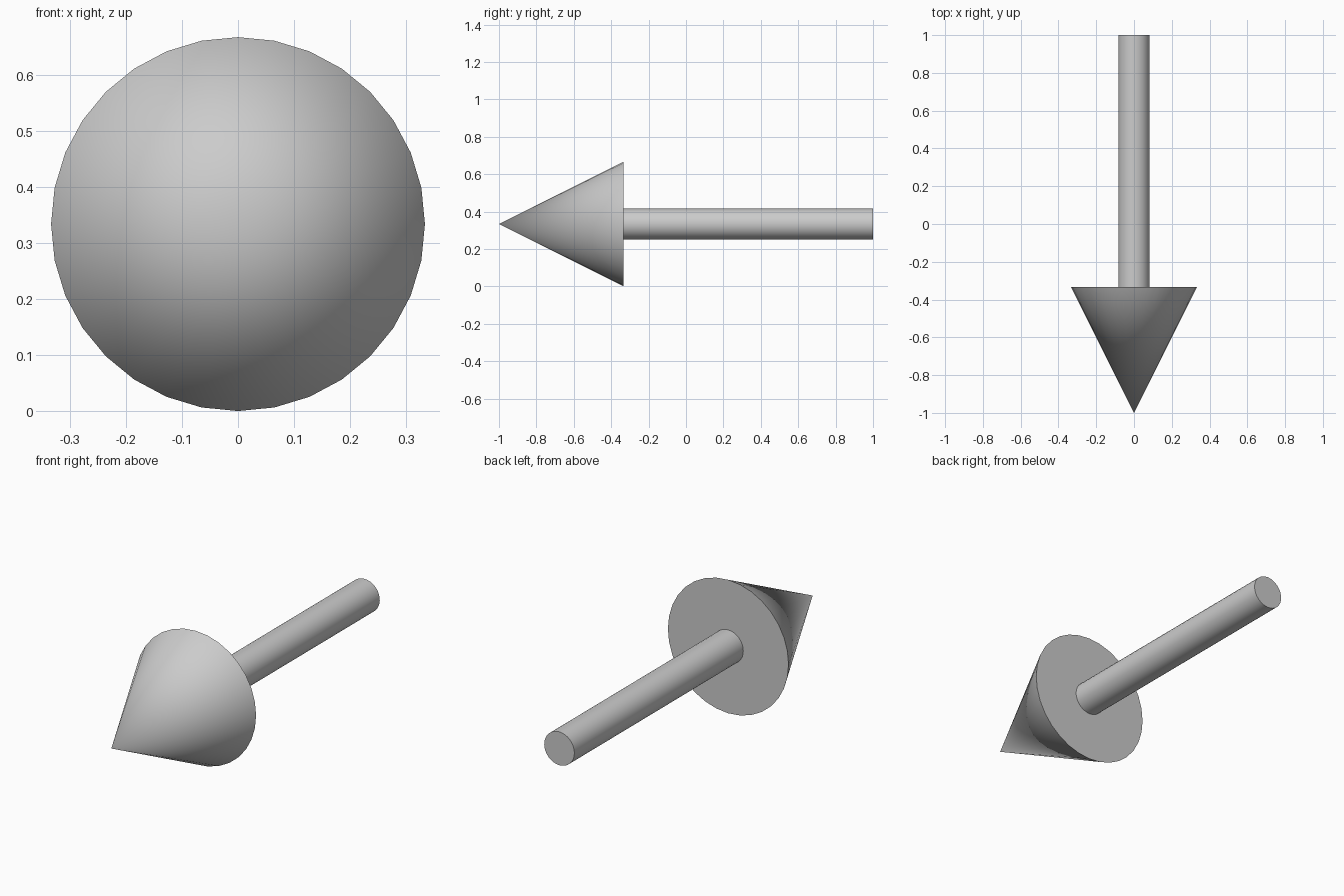
import bpy
from math import radians

if "Cube" in bpy.data.objects:
    bpy.data.objects.remove(bpy.data.objects["Cube"])

SIDES = 32
AXIS_Z = 1 / 3      # height of the arrow's centre line
HEAD_BASE = -1 / 3  # y where the head meets the shaft


def round_part(name, y_tip, y_base, r_tip, r_base):
    """Cone or cylinder lying along y, its tip end facing the front."""
    bpy.ops.mesh.primitive_cone_add(
        vertices=SIDES, radius1=r_base, radius2=r_tip, depth=y_base - y_tip,
        location=(0, (y_tip + y_base) / 2, AXIS_Z),
        rotation=(radians(90), 0, 0))
    obj = bpy.context.object
    obj.name = name
    bpy.ops.object.shade_smooth_by_angle(angle=radians(30))
    return obj


# Pointed head
round_part("arrow_head", -1, HEAD_BASE, 0, 1 / 3)

# Straight shaft, seated slightly into the head
round_part("arrow_shaft", HEAD_BASE - 0.005, 1, 1 / 12, 1 / 12)
